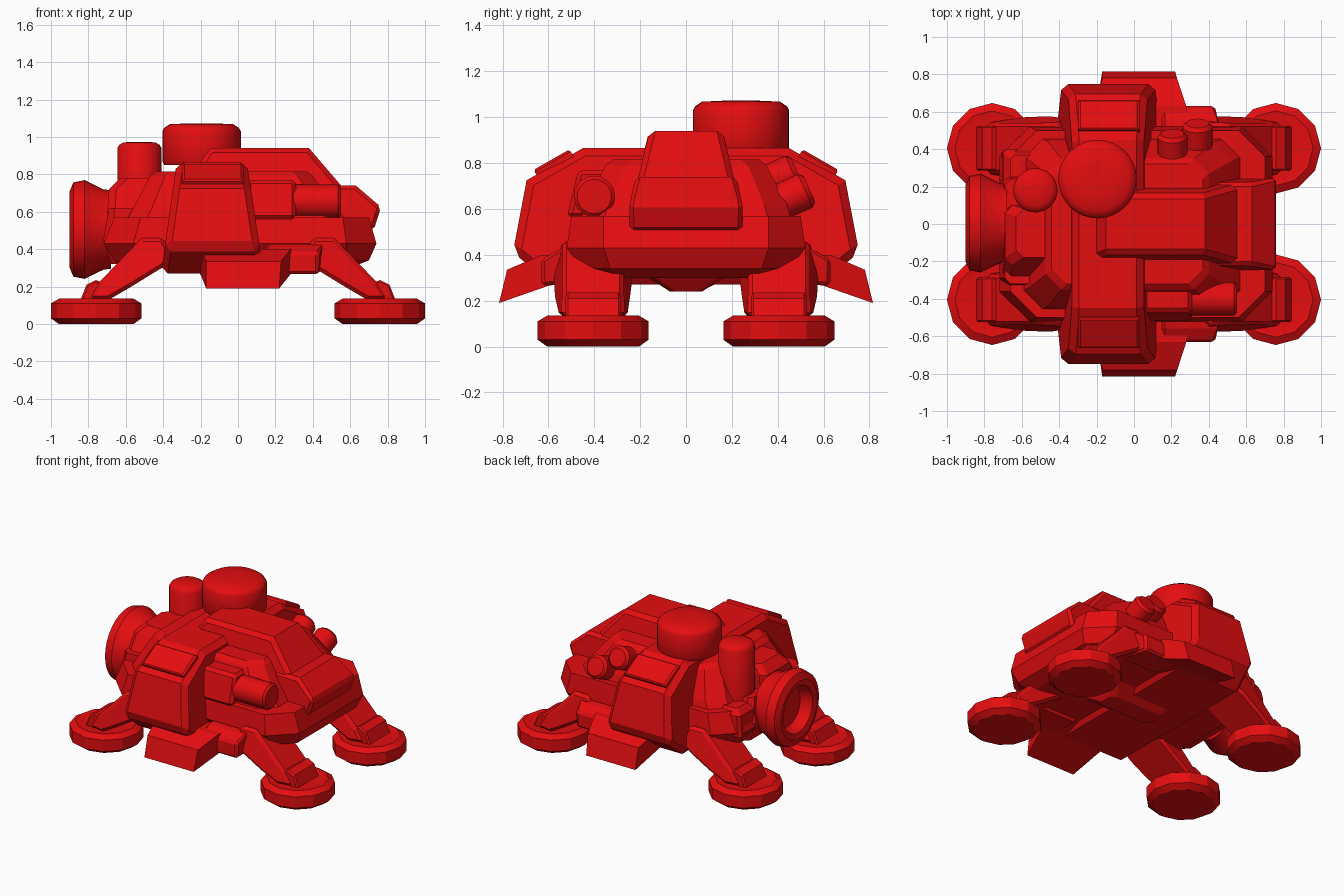
import bpy, bmesh, math
from mathutils import Matrix, Vector

cube = bpy.data.objects.get("Cube")
if cube:
    bpy.data.objects.remove(cube, do_unlink=True)

RED = (0.78, 0.004, 0.005, 1)
paint = bpy.data.materials.new("red paint")
paint.use_nodes = True
paint.diffuse_color = RED
paint.node_tree.nodes["Principled BSDF"].inputs["Base Color"].default_value = RED


def finish(name, bm, bevel=0, smooth=None):
    bmesh.ops.recalc_face_normals(bm, faces=bm.faces)
    mesh = bpy.data.meshes.new(name)
    bm.to_mesh(mesh)
    bm.free()
    mesh.materials.append(paint)
    ob = bpy.data.objects.new(name, mesh)
    bpy.context.collection.objects.link(ob)
    if bevel:
        mod = ob.modifiers.new("chamfer", "BEVEL")
        mod.width, mod.segments, mod.angle_limit = bevel, 1, math.radians(58)
    if smooth:
        bpy.ops.object.select_all(action="DESELECT")
        ob.select_set(True)
        bpy.context.view_layer.objects.active = ob
        bpy.ops.object.shade_smooth_by_angle(angle=math.radians(smooth))
    return ob


def bridge(name, rings, **kw):
    """Skin a stack of equal-sized point rings and cap both ends."""
    bm = bmesh.new()
    loops = [[bm.verts.new(p) for p in ring] for ring in rings]
    n = len(loops[0])
    for a, b in zip(loops, loops[1:]):
        for i in range(n):
            j = (i + 1) % n
            bm.faces.new((a[i], a[j], b[j], b[i]))
    bm.faces.new(loops[0])
    bm.faces.new(loops[-1])
    return finish(name, bm, **kw)


def slab(name, axis, pts, **kw):
    """Profile points (u, v, low, high); low and high run along the axis."""
    place = (lambda u, v, w: (w, u, v)) if axis == "x" else (lambda u, v, w: (u, w, v))
    return bridge(name, [[place(u, v, e[k]) for u, v, *e in pts] for k in (0, 1)], **kw)


def tiers(name, levels, **kw):
    """Stacked octagons: (z, x0, x1, y0, y1, corner cut)."""
    rings = []
    for z, x0, x1, y0, y1, c in levels:
        rings.append([(x0 + c, y0, z), (x1 - c, y0, z), (x1, y0 + c, z), (x1, y1 - c, z),
                      (x1 - c, y1, z), (x0 + c, y1, z), (x0, y1 - c, z), (x0, y0 + c, z)])
    return bridge(name, rings, **kw)


def turned(name, profile, centre, direction=(0, 0, 1), sides=32, smooth=35):
    """Lathe (radius, height) pairs about a direction."""
    spin = Vector(direction).to_track_quat("Z", "Y").to_matrix().to_4x4()
    place = Matrix.Translation(centre) @ spin
    angles = [math.tau * i / sides for i in range(sides)]
    rings = [[place @ Vector((r * math.cos(a), r * math.sin(a), h)) for a in angles]
             for r, h in profile]
    return bridge(name, rings, smooth=smooth)


# Hull: wide belt, then the stepped deck
tiers("hull_belt", [(0.3, -0.62, 0.6, -0.43, 0.43, 0.12), (0.34, -0.66, 0.7, -0.45, 0.45, 0.12),
                    (0.43, -0.72, 0.74, -0.52, 0.52, 0.16), (0.57, -0.66, 0.7, -0.5, 0.5, 0.14)])
tiers("upper_deck", [(0.55, -0.6, 0.58, -0.46, 0.46, 0.1), (0.62, -0.56, 0.53, -0.44, 0.44, 0.1),
                     (0.79, -0.47, 0.4, -0.35, 0.35, 0.08), (0.815, -0.44, 0.37, -0.32, 0.32, 0.08)])
tiers("belly", [(0.24, -0.18, 0.24, -0.07, 0.07, 0.03), (0.31, -0.24, 0.3, -0.18, 0.18, 0.03)])

# Cross arch running over the hull from front to back
arch = [(-0.755, 0.41), (-0.695, 0.725), (-0.45, 0.865), (0.45, 0.865),
        (0.695, 0.725), (0.755, 0.41), (0.58, 0.27), (-0.58, 0.27)]
slab("cross_arch", "x", [(y, z, -0.4 + 0.14 * (z - 0.35), 0.125 - 0.15 * (z - 0.35))
                         for y, z in arch], bevel=0.035)

# Raised cab spine and nose
slab("cab_spine", "y", [(x, z, -w, w) for x, z, w in
     [(-0.26, 0.78, 0.205), (-0.15, 0.94, 0.16), (0.38, 0.94, 0.16),
      (0.56, 0.73, 0.21), (0.56, 0.55, 0.25), (-0.26, 0.55, 0.25)]], bevel=0.025)
slab("nose_box", "y", [(x, z, -w, w) for x, z, w in
     [(0.44, 0.74, 0.22), (0.63, 0.74, 0.22), (0.765, 0.625, 0.25),
      (0.725, 0.5, 0.245), (0.44, 0.5, 0.25)]], bevel=0.02)

# Right-hand end: shoulder block behind the port ring, and a small side box
tiers("port_block", [(0.32, -0.68, -0.4, -0.3, 0.3, 0.06), (0.45, -0.72, -0.4, -0.34, 0.3, 0.05),
                     (0.62, -0.69, -0.4, -0.32, 0.24, 0.03)])
tiers("port_shoulder", [(0.58, -0.7, -0.36, -0.3, 0.1, 0.04), (0.72, -0.69, -0.36, -0.22, 0.1, 0.04),
                        (0.78, -0.63, -0.36, -0.18, 0.08, 0.04)])
tiers("port_side_box", [(0.4, -0.71, -0.46, 0.2, 0.4, 0.02), (0.55, -0.7, -0.46, 0.2, 0.4, 0.02),
                        (0.59, -0.66, -0.48, 0.22, 0.37, 0.02)])
turned("port_ring", [(0.21, -0.04), (0.215, 0), (0.264, 0.1), (0.252, 0.16), (0.205, 0.18),
                     (0.165, 0.17), (0.15, 0.1), (0.14, 0.09)], (-0.72, 0.005, 0.505), (-1, 0, 0))

# Roof domes
turned("large_dome", [(0.2, 0.85), (0.21, 0.87), (0.21, 1.03), (0.2, 1.048), (0.17, 1.068),
                      (0.08, 1.072), (0.01, 1.073)], (-0.195, 0.24, 0), smooth=60)
turned("small_dome", [(0.118, 0.5), (0.118, 0.94), (0.108, 0.957), (0.085, 0.971), (0.01, 0.974)],
       (-0.527, 0.18, 0), smooth=60)

# Front tool: housing and barrel
slab("tool_housing", "y", [(0.05, 0.56, -0.52, -0.2), (0.31, 0.56, -0.52, -0.2),
                           (0.31, 0.77, -0.47, -0.2), (0.05, 0.77, -0.47, -0.2)], bevel=0.02)
turned("tool_barrel", [(0.09, 0.25), (0.09, 0.535), (0.075, 0.55)], (0, -0.4, 0.655), (1, 0, 0), 20)

# Rear lamps, angled outward
for side, spot in (("inner", (0.205, 0.41, 0.735)), ("outer", (0.34, 0.465, 0.655))):
    turned(side + "_lamp", [(0.08, -0.12), (0.08, 0.06), (0.062, 0.08)], spot, (0, 0.9, 0.4), 20)

# Hatch plates and skirts, mirrored front and back
for end, s in (("front", -1), ("back", 1)):
    out, run = Vector((0, s * 0.14, 0.245)).normalized(), Vector((0, s * 0.245, -0.14)).normalized()
    mid = Vector((-0.135, s * 0.575, 0.795))
    rings = [[mid + out * h + run * v * grow + Vector((u * grow, 0, 0)) for u, v in
              ((-0.165, -0.09), (0.165, -0.09), (0.165, 0.09), (-0.165, 0.09))]
             for h, grow in ((-0.02, 1), (0.013, 1), (0.023, 0.92))]
    bridge(end + "_hatch", rings)
    slab(end + "_skirt", "x", [(s * y, z, lo, hi) for y, z, lo, hi in
         [(0.4, 0.4, -0.2, 0.32), (0.63, 0.4, -0.2, 0.28), (0.78, 0.335, -0.17, 0.23),
          (0.815, 0.19, -0.17, 0.22), (0.6, 0.265, -0.2, 0.28), (0.4, 0.3, -0.2, 0.32)]])
    slab(end + "_skirt_step", "x", [(s * y, z, 0.15, hi) for y, z, hi in
         [(0.4, 0.45, 0.46), (0.56, 0.42, 0.46), (0.63, 0.38, 0.43), (0.63, 0.265, 0.43),
          (0.4, 0.285, 0.46)]], bevel=0.015)

# Four legs with ankle blocks and round feet
leg = [(0.34, 0.34, 0.24, 0.565), (0.4, 0.46, 0.27, 0.54), (0.515, 0.46, 0.27, 0.54),
       (0.745, 0.22, 0.27, 0.54), (0.8, 0.13, 0.27, 0.54), (0.69, 0.13, 0.25, 0.555),
       (0.57, 0.2, 0.24, 0.575), (0.44, 0.28, 0.23, 0.58)]
ankle = [(0.68, 0.12), (0.71, 0.215), (0.76, 0.235), (0.81, 0.21), (0.845, 0.12)]
for end, sy in (("front", -1), ("back", 1)):
    for side, sx in (("left", 1), ("right", -1)):
        tag = end + "_" + side
        slab(tag + "_leg", "y", [(sx * x, z, sy * a, sy * b) for x, z, a, b in leg], bevel=0.02)
        slab(tag + "_ankle", "y", [(sx * x, z, sy * 0.285, sy * 0.525) for x, z in ankle],
             bevel=0.01)
        turned(tag + "_foot", [(0.2, 0), (0.242, 0.03), (0.242, 0.11), (0.2, 0.135), (0.17, 0.13)],
               (sx * 0.758, sy * 0.405, 0), sides=12, smooth=20)
